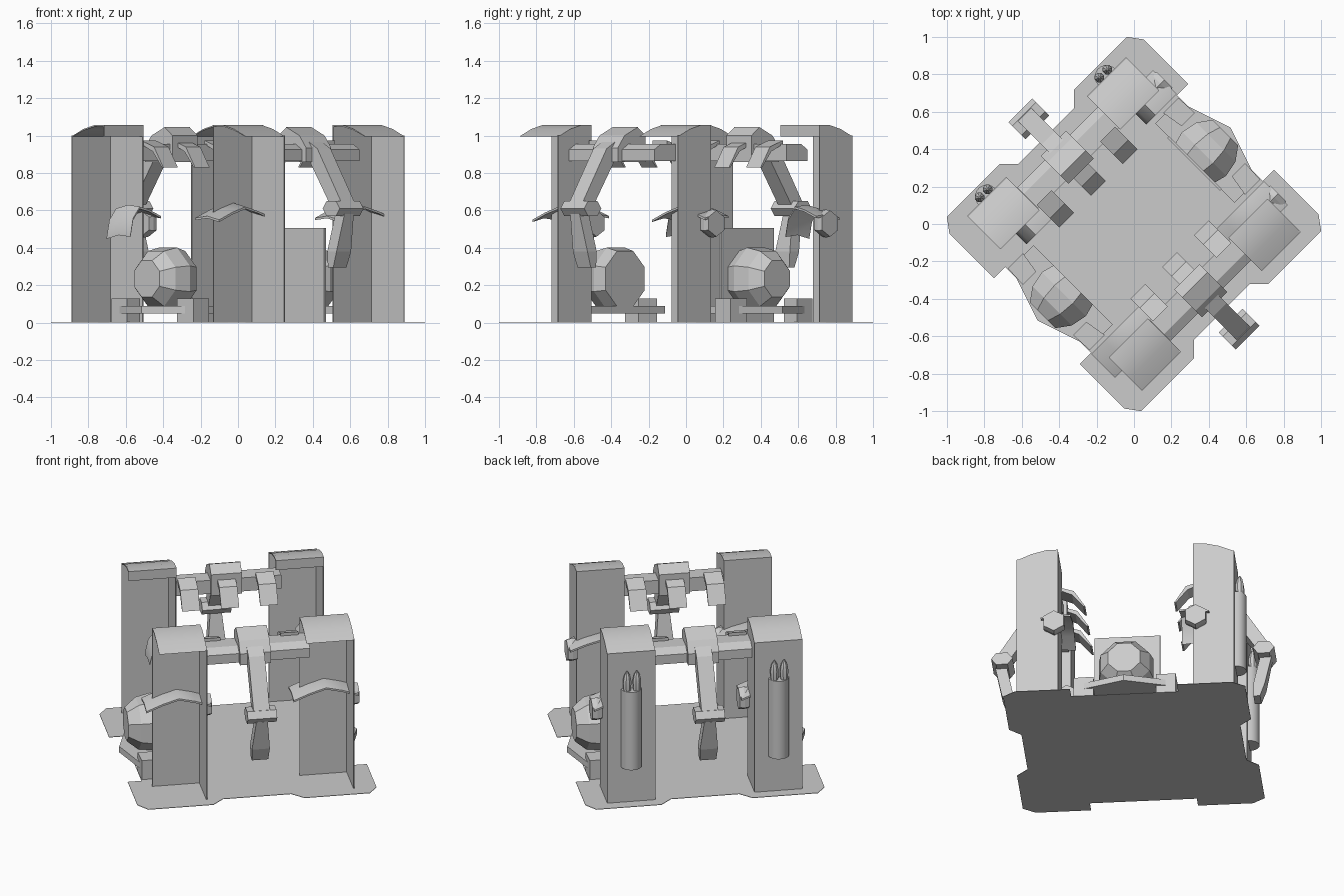
import bpy, bmesh, math
from mathutils import Matrix

if "Cube" in bpy.data.objects:
    bpy.data.objects.remove(bpy.data.objects["Cube"])

ROT = Matrix.Rotation(math.radians(45), 4, 'Z')   # whole model stands on the diagonal
grey = bpy.data.materials.new("light_grey")
grey.diffuse_color = (0.6, 0.6, 0.6, 1)
grey.use_nodes = True
grey.node_tree.nodes["Principled BSDF"].inputs["Base Color"].default_value = grey.diffuse_color


def finish(name, bm, smooth=False):
    bmesh.ops.recalc_face_normals(bm, faces=bm.faces[:])
    bm.transform(ROT)
    me = bpy.data.meshes.new(name)
    bm.to_mesh(me)
    bm.free()
    me.materials.append(grey)
    ob = bpy.data.objects.new(name, me)
    bpy.context.collection.objects.link(ob)
    if smooth:
        bpy.ops.object.select_all(action='DESELECT')
        ob.select_set(True)
        bpy.context.view_layer.objects.active = ob
        bpy.ops.object.shade_smooth_by_angle(angle=math.radians(35))
    return ob


def loft(name, sections, smooth=False):
    """Closed skin through matching rings of points."""
    bm = bmesh.new()
    rings = [[bm.verts.new(p) for p in s] for s in sections]
    n = len(rings[0])
    for a, b in zip(rings, rings[1:]):
        for i in range(n):
            j = (i + 1) % n
            bm.faces.new((a[i], a[j], b[j], b[i]))
    bm.faces.new(rings[0])
    bm.faces.new(rings[-1])
    return finish(name, bm, smooth)


def box(name, x0, x1, y0, y1, z0, z1):
    ring = [(x0, y0), (x1, y0), (x1, y1), (x0, y1)]
    return loft(name, [[(x, y, z) for x, y in ring] for z in (z0, z1)])


def prism_z(name, pts, z0, z1):
    return loft(name, [[(x, y, z) for x, y in pts] for z in (z0, z1)])


def prism_x(name, pts, x0, x1, smooth=False):
    return loft(name, [[(x, y, z) for y, z in pts] for x in (x0, x1)], smooth)


def turned(name, origin, axis, rings, sides, smooth=False, arc=2 * math.pi):
    """Round part from (distance, radius) rings along an axis ('x' or 'z')."""
    ox, oy, oz = origin
    full = arc > 6
    secs = []
    for d, r in rings:
        sec = []
        for i in range(sides):
            a = arc * (i + 0.5) / sides if full else arc * i / (sides - 1)
            c, s = r * math.cos(a), r * math.sin(a)
            sec.append((ox + d, oy + c, oz + s) if axis == 'x' else (ox + c, oy + s, oz + d))
        secs.append(sec)
    return loft(name, secs, smooth)


# Floor plate with notched sides
half = [(0.68, 0.735), (0.735, 0.66), (0.735, 0.325), (0.65, 0.325),
        (0.65, -0.325), (0.735, -0.325), (0.735, -0.66), (0.68, -0.735),
        (0.28, -0.735), (0.21, -0.665), (-0.21, -0.665), (-0.28, -0.735)]
prism_z("floor_plate", half + [(-x, -y) for x, y in half], 0.0, 0.003)

T = 0.006
for g, gate in ((-1, "front"), (1, "back")):
    y0, y1 = (-0.66, -0.41) if g < 0 else (0.41, 0.66)
    outer, inner = (y0, y1) if g < 0 else (y1, y0)

    for s, side in ((-1, "left"), (1, "right")):
        x0, x1 = (-0.60, -0.305) if s < 0 else (0.305, 0.60)
        xc = (x0 + x1) / 2
        tag = gate + "_" + side
        # Pillar: two upright panels, open on the other two sides
        box(tag + "_pillar_long_panel", x0, x1, y1 - T, y1, 0, 1.0)
        box(tag + "_pillar_short_panel", x1 - T, x1, y0, y1, 0, 1.0)
        # Pillar cover: thin shell sloping to the outer edge
        prof = [(outer, 0.995), (outer - g * 0.09, 1.035), (outer - g * 0.18, 1.058),
                (inner, 1.058), (inner, 0.995)]
        under = [(inner + g * T, 0.995), (inner + g * T, 1.05), (outer - g * 0.18, 1.05),
                 (outer - g * 0.09, 1.028), (outer - g * 0.008, 0.995)]
        prism_x(tag + "_pillar_cover", prof + under, x0, x1, True)
        prism_x(tag + "_cover_end", prof, x1 - T, x1)
        # Arched hood at mid height
        if g < 0:
            arch = [(xc - 0.2, 0.57), (xc - 0.1, 0.61), (xc, 0.64),
                    (xc + 0.1, 0.615), (xc + 0.2, 0.58)]
        else:
            arch = [(xc - 0.03, 0.48), (xc - 0.01, 0.57), (xc + 0.04, 0.63),
                    (xc + 0.11, 0.615), (xc + 0.2, 0.58)]
        lip = [(x, z - 0.012) for x, z in reversed(arch)]
        loft(tag + "_hood",
             [[(x, g * y, z - d) for x, z in arch + lip]
              for y, d in ((0.51, 0.02), (0.42, 0.0), (0.33, 0.01))], True)
        # Hexagonal knob on the short panel
        turned(tag + "_knob", (x1, g * 0.43, 0.53), 'x',
               [(0.0, 0.07), (0.03, 0.075), (0.06, 0.07)], 6)
        # Half-round canister with two pointed tips on the outer panels
        if g > 0:
            turned(tag + "_canister", (xc, y1, 0), 'z',
                   [(0.24, 0.063), (0.76, 0.063)], 11, True, math.pi)
            for k in (-1, 1):
                turned(tag + "_canister_tip", (xc + k * 0.03, y1 + 0.024, 0), 'z',
                       [(0.75, 0.023), (0.82, 0.027), (0.86, 0.018), (0.885, 0.004)], 8, True)

    # Cross beam with a sloped outer top
    beam = [(g * 0.42, 0.865), (g * 0.58, 0.865), (g * 0.58, 0.925),
            (g * 0.53, 0.955), (g * 0.42, 0.955)]
    prism_x(gate + "_cross_beam", beam, -0.304, 0.34)
    # Shoulder bracket over the beam
    prism_x(gate + "_shoulder_bracket",
            [(g * 0.40, 0.86), (g * 0.61, 0.86), (g * 0.61, 0.935), (g * 0.56, 1.0),
             (g * 0.46, 1.045), (g * 0.40, 1.0)], -0.095, 0.095)
    # Thin claws hanging on the inner side of the beam
    for cx in (-0.24, 0, 0.24):
        prism_x(gate + "_claw",
                [(g * 0.44, 0.955), (g * 0.44, 0.975), (g * 0.34, 0.94), (g * 0.27, 0.83),
                 (g * 0.28, 0.83), (g * 0.35, 0.915)], cx - 0.055, cx + 0.055)
    # Upper arm, elbow and tapered forearm
    prism_x(gate + "_upper_arm",
            [(g * 0.58, 0.97), (g * 0.65, 0.93), (g * 0.84, 0.63), (g * 0.76, 0.61),
             (g * 0.58, 0.88)], -0.05, 0.05)
    prism_x(gate + "_elbow",
            [(g * 0.73, 0.61), (g * 0.76, 0.65), (g * 0.83, 0.65), (g * 0.86, 0.61),
             (g * 0.83, 0.57), (g * 0.76, 0.57)], -0.09, 0.09)
    loft(gate + "_forearm",
         [[(-w, g * a, z), (w, g * a, z), (w, g * b, z), (-w, g * b, z)]
          for w, a, b, z in ((0.035, 0.77, 0.84, 0.58), (0.055, 0.73, 0.80, 0.38),
                             (0.05, 0.73, 0.77, 0.295))])

# Back board behind the right dome
box("right_back_board", 0.45, 0.465, -0.2, 0.2, 0, 0.505)

for s, side in ((-1, "left"), (1, "right")):
    # Faceted dome
    turned(side + "_faceted_dome", (0, 0, 0.235), 'x',
           [(s * 0.46, 0.16), (s * 0.53, 0.18), (s * 0.62, 0.16), (s * 0.69, 0.105)], 8)
    # Low raised step with end blocks
    prism_z(side + "_step",
            [(s * 0.46, 0.3), (s * 0.63, 0.3), (s * 0.73, 0.0), (s * 0.63, -0.3),
             (s * 0.46, -0.3)], 0.05, 0.09)
    for k in (-1, 1):
        prism_z(side + "_step_block",
                [(s * 0.53, k * 0.31), (s * 0.645, k * 0.31), (s * 0.65, k * 0.19),
                 (s * 0.55, k * 0.19)], 0, 0.13)
